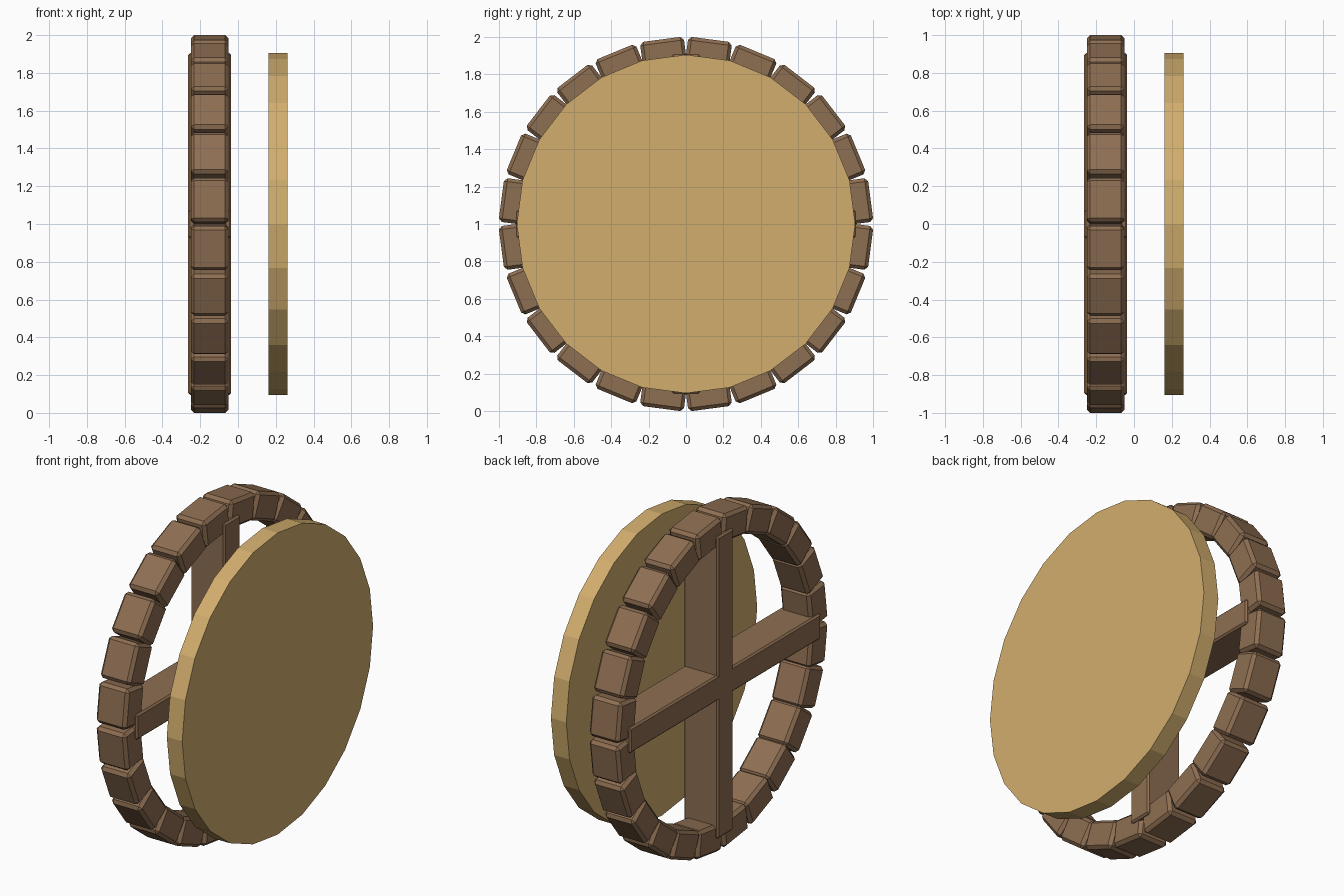
import bpy
import math
from mathutils import Matrix

cube = bpy.data.objects.get("Cube")
if cube:
    bpy.data.objects.remove(cube, do_unlink=True)


def make_material(name, color):
    mat = bpy.data.materials.new(name)
    mat.use_nodes = True
    mat.diffuse_color = color
    mat.node_tree.nodes["Principled BSDF"].inputs["Base Color"].default_value = color
    return mat


brown = make_material("brown_wood", (0.27, 0.156, 0.084, 1))
tan = make_material("tan_wood", (0.645, 0.423, 0.153, 1))

SIDES = 24
CENTRE_Z = 1.0
RING_X = -0.15


def beveled_box(name, matrix, size, bevel):
    """Box with chamfered edges, placed by a matrix."""
    bpy.ops.mesh.primitive_cube_add(size=1)
    obj = bpy.context.object
    obj.name = name
    obj.data.transform(Matrix.Diagonal((*size, 1)))
    obj.matrix_world = matrix
    mod = obj.modifiers.new("chamfer", "BEVEL")
    mod.width = bevel
    mod.segments = 1
    obj.data.materials.append(brown)
    return obj


hub = Matrix.Translation((RING_X, 0, CENTRE_Z))

# Ring of chamfered rim blocks
OUTER, INNER = 0.9955, 0.83
for i in range(SIDES):
    turn = Matrix.Rotation((i + 0.5) * math.tau / SIDES, 4, "X")
    offset = Matrix.Translation((0, 0, (OUTER + INNER) / 2))
    beveled_box(f"rim_block_{i + 1}", hub @ turn @ offset,
                (0.2, 0.236, OUTER - INNER), 0.018)

# Crossed spokes, slightly proud of the rim
for name, angle in (("vertical_spoke", 0), ("horizontal_spoke", math.pi / 2)):
    beveled_box(name, hub @ Matrix.Rotation(angle, 4, "X"),
                (0.228, 0.152, 1.81), 0.01)

# Separate round panel beside the wheel
bpy.ops.mesh.primitive_cylinder_add(
    vertices=SIDES, radius=0.905, depth=0.102,
    location=(0.212, 0, CENTRE_Z), rotation=(0, math.pi / 2, 0))
panel = bpy.context.object
panel.name = "round_panel"
panel.data.materials.append(tan)
